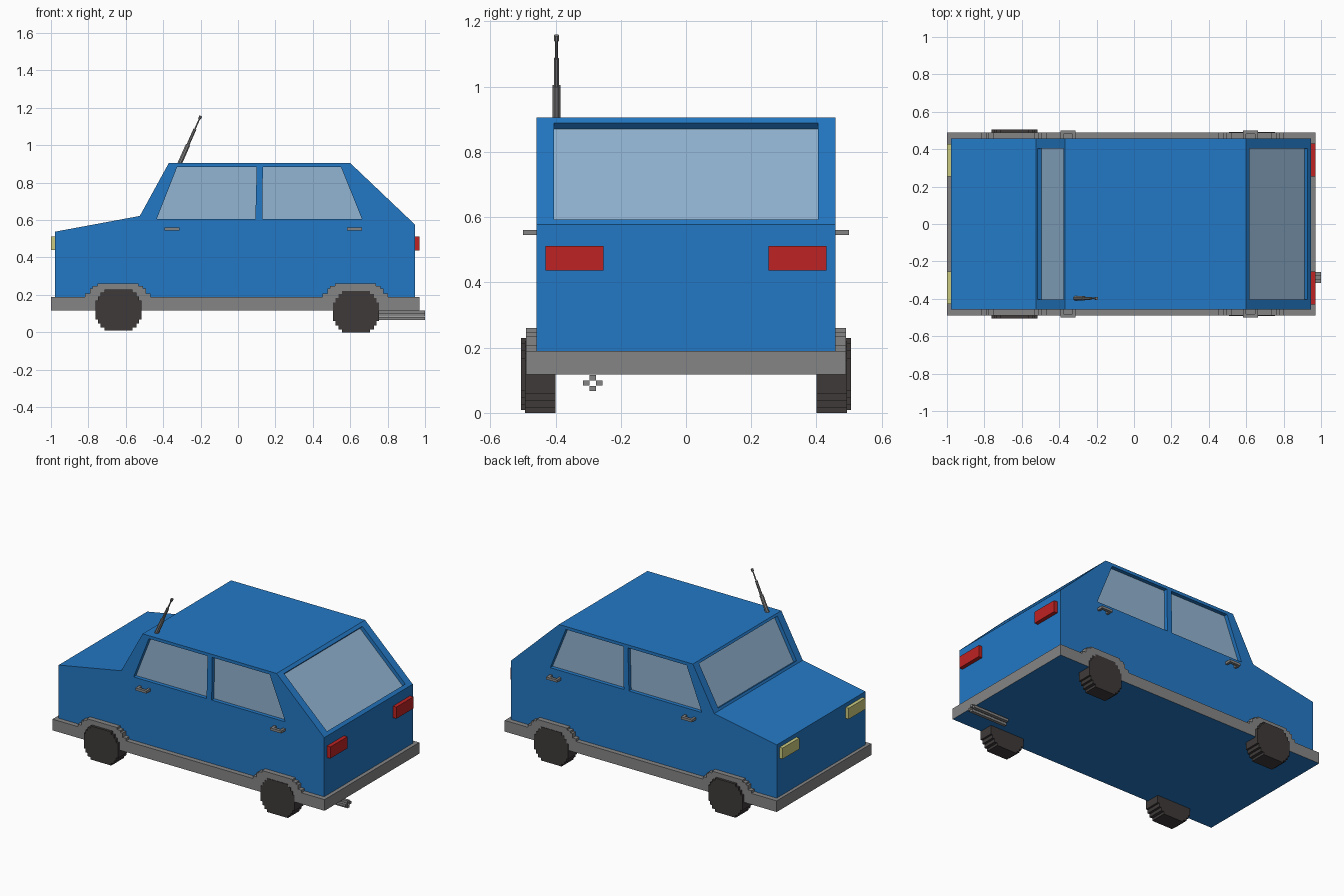
import bpy, bmesh
from mathutils import Vector as V

if "Cube" in bpy.data.objects:
    bpy.data.objects.remove(bpy.data.objects["Cube"])


def material(name, rgb):
    m = bpy.data.materials.new(name)
    m.diffuse_color = (*rgb, 1)
    m.use_nodes = True
    m.node_tree.nodes["Principled BSDF"].inputs["Base Color"].default_value = m.diffuse_color
    return m


BLUE = material("blue paint", (0.017, 0.19, 0.56))
GREY = material("grey trim", (0.24, 0.235, 0.24))
TYRE = material("dark rubber", (0.05, 0.042, 0.042))
GLASS = material("pale blue glass", (0.29, 0.46, 0.645))
RED = material("red lamp", (0.52, 0.016, 0.016))
YELLOW = material("yellow lamp", (0.6, 0.6, 0.22))


def solid(name, prisms, *mats):
    """One object from prisms, each a polygon swept along a vector."""
    bm = bmesh.new()
    for pts, sweep in prisms:
        lo = [bm.verts.new(p) for p in pts]
        hi = [bm.verts.new(V(p) + V(sweep)) for p in pts]
        bm.faces.new(lo)
        bm.faces.new(hi[::-1])
        for i in range(len(pts)):
            j = (i + 1) % len(pts)
            bm.faces.new((lo[i], hi[i], hi[j], lo[j]))
    bmesh.ops.recalc_face_normals(bm, faces=bm.faces)
    me = bpy.data.meshes.new(name)
    bm.to_mesh(me)
    bm.free()
    for m in mats:
        me.materials.append(m)
    ob = bpy.data.objects.new(name, me)
    bpy.context.collection.objects.link(ob)
    return ob


def slab(profile, y0, y1):
    return [(x, y0, z) for x, z in profile], (0, y1 - y0, 0)


def box(x0, x1, y0, y1, z0, z1):
    return slab([(x0, z0), (x1, z0), (x1, z1), (x0, z1)], y0, y1)


# Body shell
HOOD, ROOF_F, ROOF_B, TAIL = (-0.525, 0.622), (-0.37, 0.905), (0.60, 0.905), (0.945, 0.577)
body = solid("body", [slab([(-0.978, 0.13), (-0.978, 0.538), HOOD, ROOF_F,
                            ROOF_B, TAIL, (0.945, 0.13)], -0.458, 0.458)], BLUE)

# Window outlines: (corner points, outward normal)
windows = []
for s in (-1, 1):
    for outline in ([(-0.435, 0.605), (-0.325, 0.885), (0.10, 0.885), (0.093, 0.605)],
                    [(0.13, 0.605), (0.133, 0.885), (0.55, 0.885), (0.663, 0.605)]):
        windows.append(([V((x, s * 0.458, z)) for x, z in outline], V((0, s, 0))))
for low, high, side in ((HOOD, ROOF_F, -1), (TAIL, ROOF_B, 1)):
    a, b = V((low[0], 0, low[1])), V((high[0], 0, high[1]))
    p, q = a.lerp(b, 0.05), a.lerp(b, 0.95)
    n = (b - a).cross(V((0, 1, 0))).normalized()
    if n.x * side < 0:
        n = -n
    y = V((0, 0.405, 0))
    windows.append(([p - y, p + y, q + y, q - y], n))

# Recess the windows, then set the glass in
DEPTH = 0.028
cutter = solid("window_cutter", [([p + n * 0.02 for p in pts], -n * (0.02 + DEPTH))
                                 for pts, n in windows], BLUE)
mod = body.modifiers.new("window recesses", 'BOOLEAN')
mod.operation, mod.solver, mod.object = 'DIFFERENCE', 'EXACT', cutter
bpy.context.view_layer.objects.active = body
bpy.ops.object.modifier_apply(modifier=mod.name)
bpy.data.objects.remove(cutter)
solid("window_glass", [([p - n * (DEPTH - 0.003) for p in pts], -n * 0.008)
                       for pts, n in windows], GLASS)

# Bumper trim all round, with a blue underside
trim = solid("bumper_trim", [box(-1.0, 0.97, -0.49, 0.49, 0.117, 0.19)], GREY, BLUE)
for f in trim.data.polygons:
    f.material_index = 1 if f.normal.z < -0.5 else 0

# Stepped wheels and arches
quarter = [(0.123, 0.05), (0.11, 0.05), (0.11, 0.073), (0.095, 0.073),
           (0.095, 0.094), (0.075, 0.094), (0.075, 0.11)]
half = quarter + [(-x, z) for x, z in quarter[::-1]]
wheel = half + [(-x, -z) for x, z in half]
step = [(0.175, 0.18), (0.175, 0.207), (0.15, 0.207), (0.15, 0.235),
        (0.135, 0.235), (0.135, 0.247), (0.11, 0.247), (0.11, 0.26)]
arch = step + [(-x, z) for x, z in step[::-1]]
for end, cx, cz, outer in (("front", -0.639, 0.119, 0.506), ("rear", 0.631, 0.11, 0.493)):
    for side, s in (("right", -1), ("left", 1)):
        solid(f"{end}_{side}_wheel",
              [slab([(cx + x, cz + z) for x, z in wheel], s * 0.40, s * outer)], TYRE)
        solid(f"{end}_{side}_arch",
              [slab([(cx - 0.003 + x, z) for x, z in arch], s * 0.44, s * 0.49)], GREY)

# Lamps and door handles on both sides
for side, s in (("right", -1), ("left", 1)):
    solid(f"{side}_headlamp", [box(-1.0, -0.97, s * 0.255, s * 0.428, 0.44, 0.512)], YELLOW)
    solid(f"{side}_tail_lamp", [box(0.94, 0.97, s * 0.253, s * 0.43, 0.436, 0.512)], RED)
    for end, x in (("front", -0.393), ("rear", 0.583)):
        solid(f"{end}_{side}_handle",
              [box(x, x + 0.08, s * 0.482, s * 0.50, 0.545, 0.561)] +
              [box(a, a + 0.016, s * 0.45, s * 0.482, 0.545, 0.561)
               for a in (x, x + 0.064)], GREY)

# Hollow exhaust pipe of four bars
solid("exhaust_pipe", [box(0.74, 1.0, y - 0.01, y + 0.01, z - 0.008, z + 0.008)
                       for y, z in ((-0.306, 0.092), (-0.266, 0.092),
                                    (-0.286, 0.108), (-0.286, 0.075))], GREY)

# Leaning aerial in telescoping sections
base, tip = V((-0.315, -0.397, 0.895)), V((-0.199, -0.397, 1.157))
d = (tip - base).normalized()
u, v = V((0, 1, 0)), V((0, 1, 0)).cross(d)
sections = []
for t0, t1, r in ((0, 0.41, 0.012), (0.41, 0.73, 0.008), (0.73, 0.95, 0.004), (0.94, 1, 0.008)):
    c = base.lerp(tip, t0)
    ring = [c + u * r * a + v * r * b for a, b in
            ((1, .4), (.4, 1), (-.4, 1), (-1, .4), (-1, -.4), (-.4, -1), (.4, -1), (1, -.4))]
    sections.append((ring, (tip - base) * (t1 - t0)))
solid("aerial", sections, GREY)
